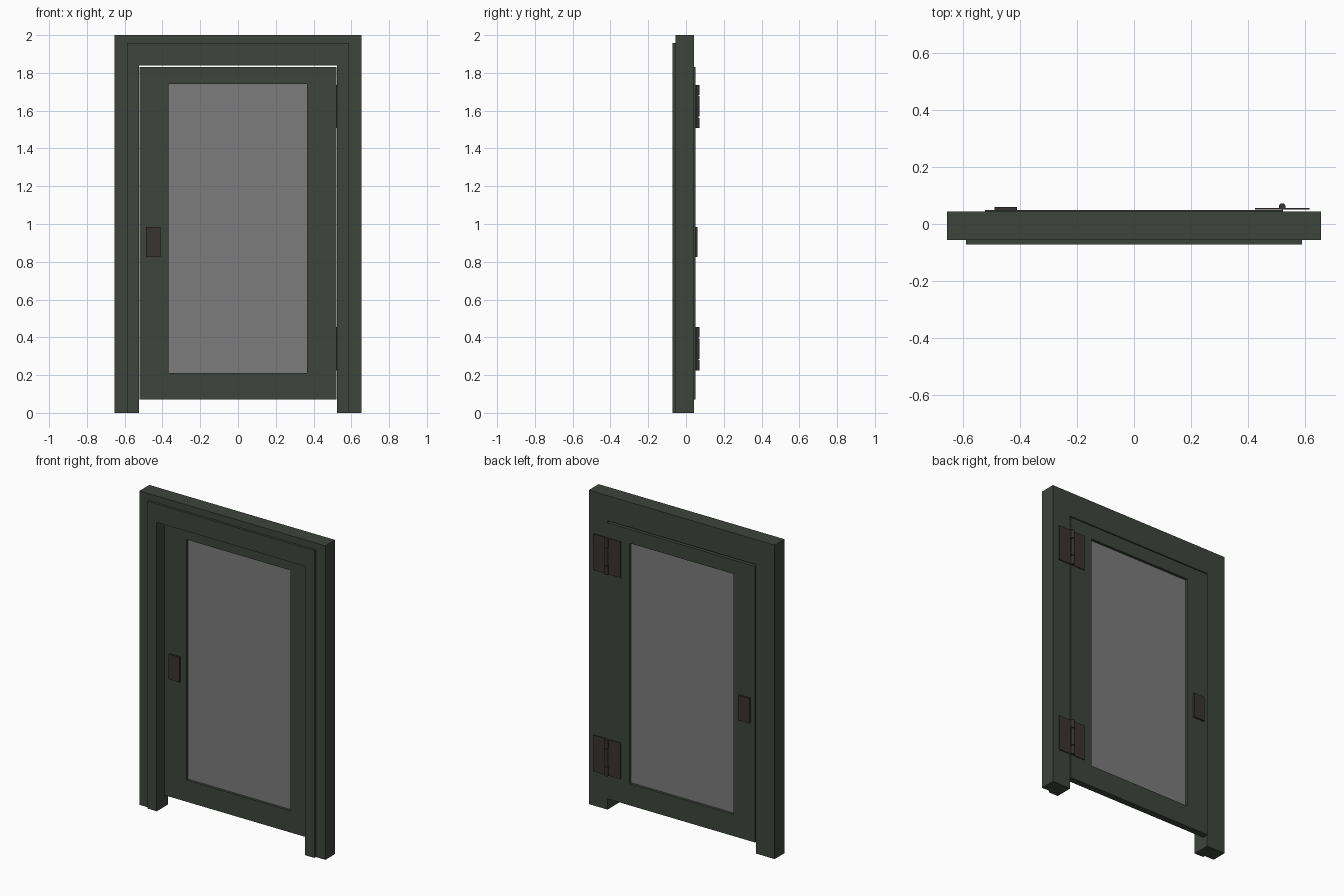
import bpy, bmesh

if "Cube" in bpy.data.objects:
    bpy.data.objects.remove(bpy.data.objects["Cube"])


def material(name, color):
    m = bpy.data.materials.new(name)
    m.diffuse_color = color
    m.use_nodes = True
    m.node_tree.nodes["Principled BSDF"].inputs["Base Color"].default_value = m.diffuse_color
    return m


GREEN = material("dark_green_paint", (0.048, 0.06, 0.046, 1))
METAL = material("dark_metal", (0.042, 0.033, 0.033, 1))
GLASS = material("grey_glass", (0.2, 0.2, 0.2, 0.6))


def finish(name, bm, mat):
    bmesh.ops.recalc_face_normals(bm, faces=bm.faces)
    me = bpy.data.meshes.new(name)
    bm.to_mesh(me)
    bm.free()
    me.materials.append(mat)
    ob = bpy.data.objects.new(name, me)
    bpy.context.collection.objects.link(ob)
    return ob


def extrude_profile(name, points, y0, y1, mat):
    """Closed x-z outline made solid from y0 to y1."""
    bm = bmesh.new()
    face = bm.faces.new([bm.verts.new((x, y0, z)) for x, z in points])
    ext = bmesh.ops.extrude_face_region(bm, geom=[face], use_keep_orig=True)
    moved = [g for g in ext["geom"] if isinstance(g, bmesh.types.BMVert)]
    bmesh.ops.translate(bm, verts=moved, vec=(0, y1 - y0, 0))
    return finish(name, bm, mat)


def rect(x0, x1, z0, z1):
    return [(x0, z0), (x1, z0), (x1, z1), (x0, z1)]


def box(name, x0, x1, y0, y1, z0, z1, mat):
    return extrude_profile(name, rect(x0, x1, z0, z1), y0, y1, mat)


def arch(name, half, top, inner, inner_top, y0, y1):
    """Door surround: two posts and a header in one outline."""
    pts = [(-half, 0), (-inner, 0), (-inner, inner_top), (inner, inner_top),
           (inner, 0), (half, 0), (half, top), (-half, top)]
    return extrude_profile(name, pts, y0, y1, GREEN)


def ring(name, outer, inner, y0, y1, mat):
    """Rectangular panel with a rectangular opening."""
    bm = bmesh.new()
    loops = [[bm.verts.new((x, y, z)) for x, z in pts]
             for pts, y in ((outer, y0), (outer, y1), (inner, y1), (inner, y0))]
    for a in range(4):
        p, q = loops[a], loops[(a + 1) % 4]
        for i in range(4):
            j = (i + 1) % 4
            bm.faces.new((p[i], p[j], q[j], q[i]))
    return finish(name, bm, mat)


def cylinder(name, x, y, z0, z1, radius, mat):
    bpy.ops.mesh.primitive_cylinder_add(vertices=16, radius=radius, depth=z1 - z0,
                                        location=(x, y, (z0 + z1) / 2))
    ob = bpy.context.object
    ob.name = name
    ob.data.materials.append(mat)
    bpy.ops.object.shade_smooth_by_angle()
    return ob


# Frame and raised front trim
arch("door_frame", 0.655, 2.0, 0.523, 1.84, -0.056, 0.043)
arch("front_trim", 0.588, 1.957, 0.523, 1.84, -0.071, -0.056)

# Door leaf with glass pane
opening = rect(-0.368, 0.365, 0.21, 1.742)
ring("door_leaf", rect(-0.522, 0.522, 0.072, 1.831), opening, 0.008, 0.049, GREEN)
box("glass_pane", -0.368, 0.365, 0.024, 0.032, 0.21, 1.742, GLASS)

# Latch plates on both faces
for side, y0, y1 in (("front", -0.003, 0.008), ("back", 0.049, 0.06)):
    box(side + "_latch_plate", -0.488, -0.41, y0, y1, 0.825, 0.985, METAL)

# Hinges: two leaves with fingers wrapped on three knuckles
PX, PY, R = 0.519, 0.061, 0.0115
for label, z in (("lower", 0.225), ("upper", 1.507)):
    spans = [(z, z + 0.055), (z + 0.061, z + 0.170), (z + 0.176, z + 0.23)]
    (a0, a1), (b0, b1), (c0, c1) = spans
    door_side = [(0.423, a0), (0.506, a0), (0.506, b0), (PX, b0), (PX, b1),
                 (0.506, b1), (0.506, c1), (0.423, c1)]
    frame_side = [(0.615, a0), (PX, a0), (PX, a1), (0.532, a1), (0.532, c0),
                  (PX, c0), (PX, c1), (0.615, c1)]
    extrude_profile(label + "_hinge_door_plate", door_side, 0.051, 0.056, METAL)
    extrude_profile(label + "_hinge_frame_plate", frame_side, 0.051, 0.056, METAL)
    for i, (k0, k1) in enumerate(spans):
        cylinder(f"{label}_hinge_knuckle_{i + 1}", PX, PY, k0, k1, R, METAL)
    cylinder(label + "_hinge_pin", PX, PY, a0 + 0.01, c1 - 0.01, 0.006, METAL)
